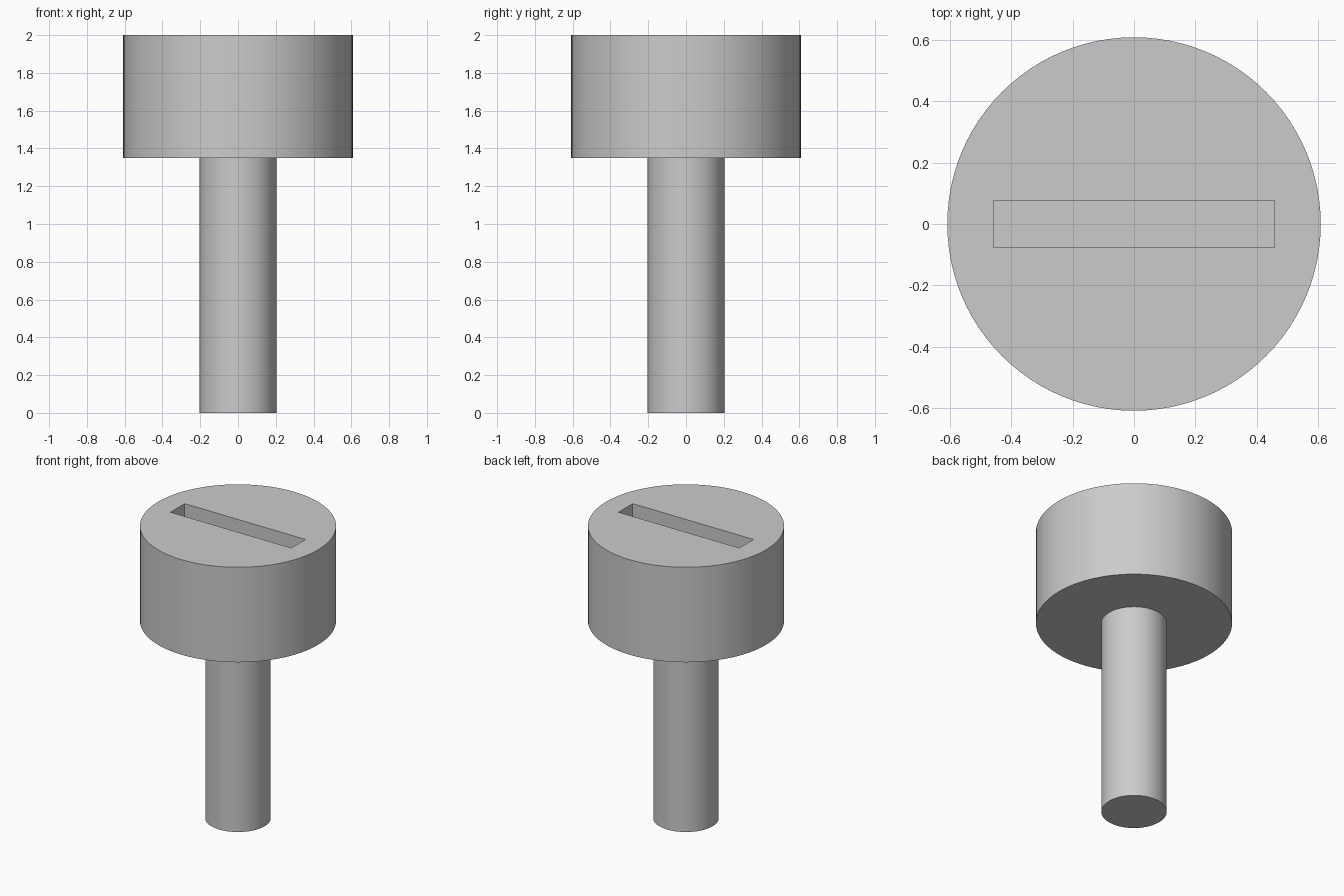
import bpy
import bmesh
import math

SIDES = 96
SHAFT_R, HEAD_R = 0.203, 0.608
HEAD_Z, TOP_Z = 1.35, 2.0
SLOT_LENGTH, SLOT_WIDTH, SLOT_DEPTH = 0.915, 0.153, 0.2

cube = bpy.data.objects.get("Cube")
if cube:
    bpy.data.objects.remove(cube, do_unlink=True)


def make_material(name, colour):
    mat = bpy.data.materials.new(name)
    mat.use_nodes = True
    mat.diffuse_color = colour
    mat.node_tree.nodes["Principled BSDF"].inputs["Base Color"].default_value = colour
    return mat


def make_object(name, bm, mat):
    mesh = bpy.data.meshes.new(name)
    bm.to_mesh(mesh)
    bm.free()
    mesh.materials.append(mat)
    obj = bpy.data.objects.new(name, mesh)
    bpy.context.collection.objects.link(obj)
    return obj


grey = make_material("plain grey", (0.6, 0.6, 0.6, 1))

# Shaft and head turned as one solid
bm = bmesh.new()
rings = []
for radius, z in [(SHAFT_R, 0), (SHAFT_R, HEAD_Z), (HEAD_R, HEAD_Z), (HEAD_R, TOP_Z)]:
    angles = [math.tau * i / SIDES for i in range(SIDES)]
    rings.append([bm.verts.new((radius * math.cos(a), radius * math.sin(a), z)) for a in angles])
for low, high in zip(rings, rings[1:]):
    for i in range(SIDES):
        j = (i + 1) % SIDES
        bm.faces.new((low[i], low[j], high[j], high[i]))
bm.faces.new(reversed(rings[0]))
bm.faces.new(rings[-1])
screw = make_object("slotted_head_and_shaft", bm, grey)

# Slot cut into the top of the head
bm = bmesh.new()
bmesh.ops.create_cube(bm, size=1)
bmesh.ops.scale(bm, vec=(SLOT_LENGTH, SLOT_WIDTH, 2 * SLOT_DEPTH), verts=bm.verts)
bmesh.ops.translate(bm, vec=(0, 0, TOP_Z), verts=bm.verts)
cutter = make_object("slot_cutter", bm, grey)
cutter.hide_render = True

cut = screw.modifiers.new("slot", "BOOLEAN")
cut.operation = "DIFFERENCE"
cut.solver = "EXACT"
cut.object = cutter
bpy.ops.object.select_all(action="DESELECT")
screw.select_set(True)
bpy.context.view_layer.objects.active = screw
bpy.ops.object.modifier_apply(modifier=cut.name)
bpy.data.objects.remove(cutter, do_unlink=True)

# Smooth round walls, sharp rims
bpy.ops.object.shade_smooth_by_angle(angle=math.radians(30))
